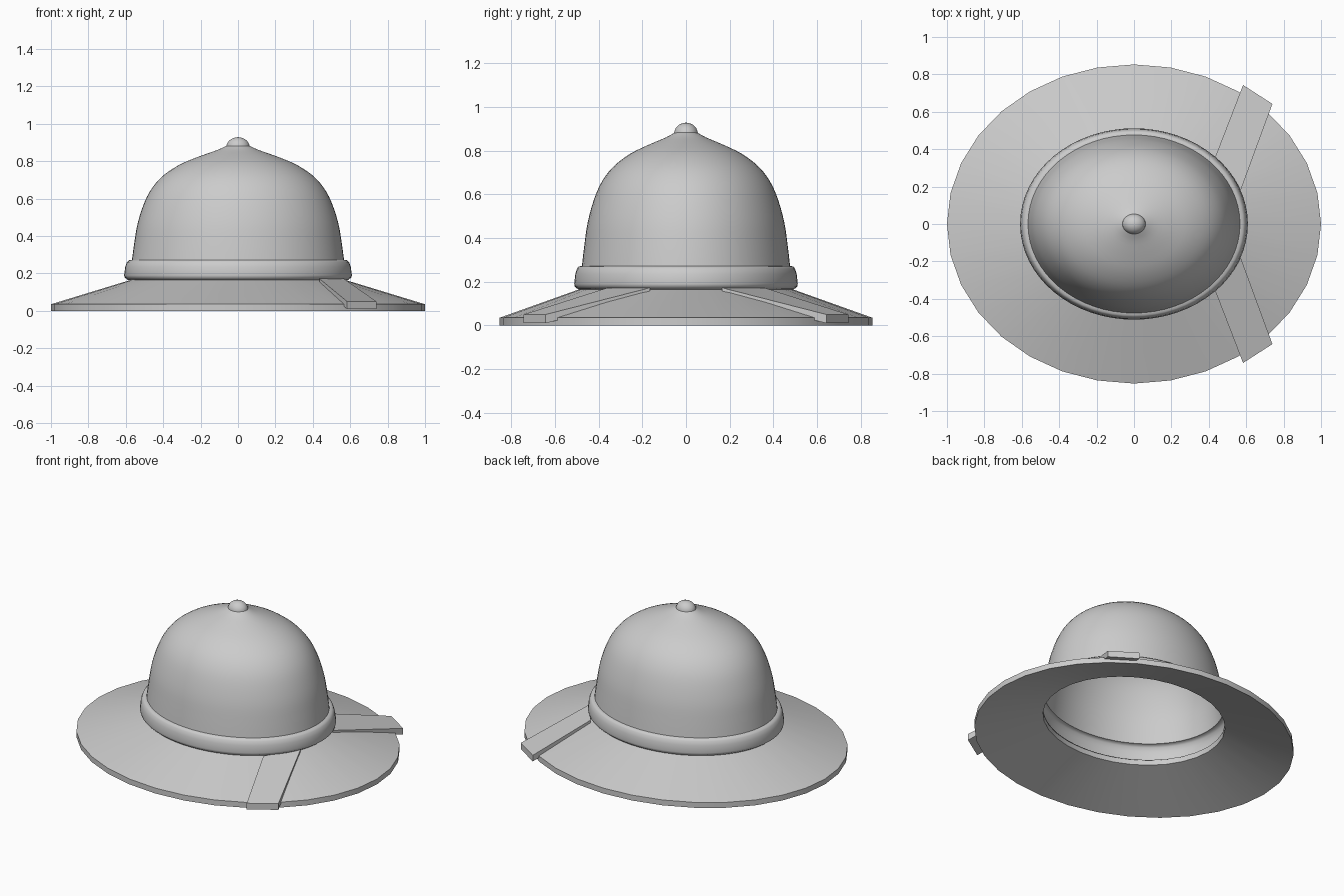
import bpy, bmesh
from math import sin, cos, pi, radians
from mathutils import Vector

if "Cube" in bpy.data.objects:
    bpy.data.objects.remove(bpy.data.objects["Cube"])


def finish(name, bm, angle):
    mesh = bpy.data.meshes.new(name)
    bm.to_mesh(mesh)
    bm.free()
    ob = bpy.data.objects.new(name, mesh)
    bpy.context.collection.objects.link(ob)
    bpy.ops.object.select_all(action='DESELECT')
    ob.select_set(True)
    bpy.context.view_layer.objects.active = ob
    bpy.ops.object.shade_smooth_by_angle(angle=radians(angle))
    return ob


def lathe(name, profile, sides, ratio, angle, closed=False):
    """Spin (radius, z) points around z, with y squashed to make ovals."""
    bm = bmesh.new()
    rings = [[bm.verts.new((r * cos(2 * pi * k / sides),
                            r * ratio * sin(2 * pi * k / sides), z))
              for k in range(sides)] for r, z in profile]
    pairs = list(zip(rings, rings[1:]))
    if closed:
        pairs.append((rings[-1], rings[0]))
    for a, b in pairs:
        for k in range(sides):
            n = (k + 1) % sides
            bm.faces.new((a[k], a[n], b[n], b[k]))
    bmesh.ops.remove_doubles(bm, verts=bm.verts, dist=1e-5)
    return finish(name, bm, angle)


def spline(pts, steps=3):
    """Catmull-Rom curve through the points."""
    p = [Vector(q) for q in pts]
    p = [2 * p[0] - p[1]] + p + [2 * p[-1] - p[-2]]
    out = []
    for a, b, c, d in zip(p, p[1:], p[2:], p[3:]):
        for s in range(steps):
            t = s / steps
            out.append(0.5 * (2 * b + (c - a) * t + (2 * a - 5 * b + 4 * c - d) * t * t
                              + (3 * b - a - 3 * c + d) * t ** 3))
    return [tuple(v) for v in out] + [tuple(pts[-1])]


# Sloping oval brim with a low-poly rim
lathe("brim", [(1.0, 0.0), (1.0, 0.035), (0.57, 0.166), (0.57, 0.131)],
      32, 0.853, 30, closed=True)

# Crown shell with the band around its base
band = [(0.57, 0.163), (0.59, 0.166), (0.606, 0.178), (0.609, 0.19),
        (0.603, 0.235), (0.594, 0.26), (0.583, 0.27)]
dome = spline([(0.567, 0.272), (0.555, 0.36), (0.536, 0.47), (0.50, 0.58),
               (0.457, 0.66), (0.395, 0.727), (0.305, 0.785), (0.20, 0.828),
               (0.11, 0.86), (0.062, 0.882)])
lathe("crown", band + dome, 64, 0.84, 50)

# Button on top of the crown
knob = [(0.062 * cos(a * pi / 12), 0.876 + 0.052 * sin(a * pi / 12)) for a in range(6)]
lathe("top_button", knob + [(0.0, 0.928)], 32, 0.88, 60)

# Pair of straps lying on the brim, overhanging its edge
for side, name in ((1, "strap_back"), (-1, "strap_front")):
    bm = bmesh.new()
    corners = [(0.435, 0.36, 0.172), (0.565, 0.165, 0.172),
               (0.74, 0.642, 0.05), (0.583, 0.743, 0.05)]
    top = [bm.verts.new((x, y * side, z)) for x, y, z in corners]
    low = [bm.verts.new((x, y * side, z - 0.04)) for x, y, z in corners]
    bm.faces.new(top)
    bm.faces.new(low[::-1])
    for k in range(4):
        n = (k + 1) % 4
        bm.faces.new((low[k], low[n], top[n], top[k]))
    bmesh.ops.recalc_face_normals(bm, faces=bm.faces)
    finish(name, bm, 30)
